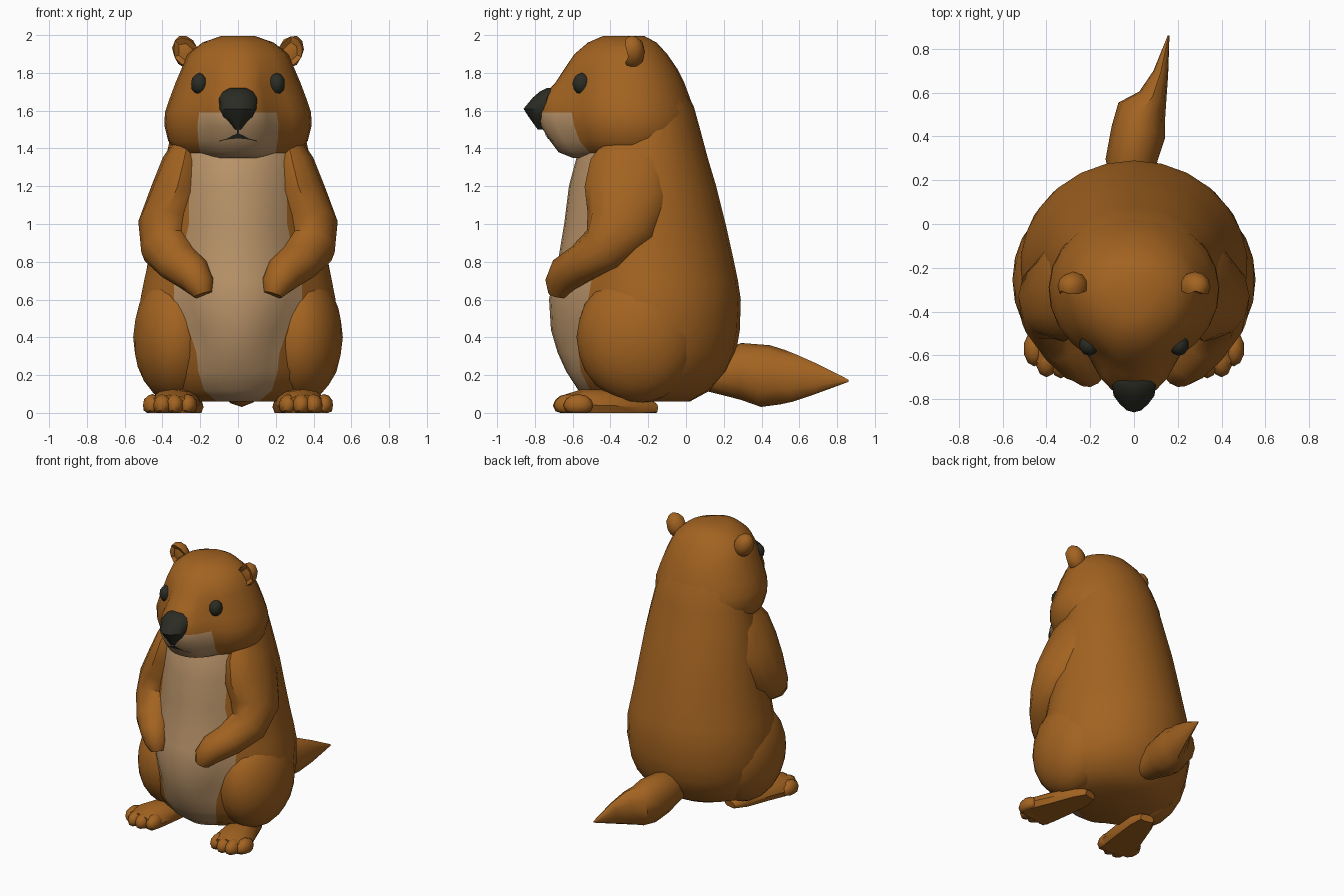
import bpy, bmesh, math
from mathutils import Vector, Matrix
from mathutils.bvhtree import BVHTree

if "Cube" in bpy.data.objects:
    bpy.data.objects.remove(bpy.data.objects["Cube"])


def material(name, rgb):
    m = bpy.data.materials.new(name)
    m.use_nodes = True
    m.diffuse_color = (*rgb, 1)
    m.node_tree.nodes["Principled BSDF"].inputs["Base Color"].default_value = (*rgb, 1)
    return m


FUR = material("brown fur", (0.365, 0.125, 0.015))
BELLY = material("tan fur", (0.48, 0.29, 0.14))
DARK = material("dark nose and eyes", (0.025, 0.025, 0.018))


def finish(name, bm, mats, angle=40):
    bmesh.ops.recalc_face_normals(bm, faces=bm.faces)
    mesh = bpy.data.meshes.new(name)
    bm.to_mesh(mesh)
    bm.free()
    for m in mats:
        mesh.materials.append(m)
    ob = bpy.data.objects.new(name, mesh)
    bpy.context.collection.objects.link(ob)
    bpy.ops.object.select_all(action="DESELECT")
    ob.select_set(True)
    bpy.context.view_layer.objects.active = ob
    bpy.ops.object.shade_smooth_by_angle(angle=math.radians(angle))
    return ob


def skin(bm, rings, patch=0, rule=None):
    """Bridge closed rings; the first `patch` columns may take the second material."""
    rows = [[bm.verts.new(p) for p in r] for r in rings]
    n = len(rows[0])
    for a, b in zip(rows, rows[1:]):
        for i in range(n):
            j = (i + 1) % n
            f = bm.faces.new((a[i], a[j], b[j], b[i]))
            if i < patch and rule(f.calc_center_median().z):
                f.material_index = 1
    bm.faces.new(rows[0])
    bm.faces.new(rows[-1])


def stack(name, rows, mats, rule=lambda z: False, patch=8, around=20, power=2):
    """Rows: height, centre y, half width, front y, back y, patch half width, patch front y."""
    rings = []
    for z, cy, rx, front, back, w, bulge in rows:
        t0 = math.asin(w / rx)
        ring = []
        for i in range(patch):
            u = -1 + 2 * i / patch
            y = cy + (front - cy) * math.sqrt(1 - (u * w / rx) ** 2)
            ring.append((u * w, y + (bulge - front) * (1 - abs(u) ** power), z))
        for i in range(around):
            t = t0 + (2 * math.pi - 2 * t0) * i / around
            c = math.cos(t)
            reach = (cy - front) if c > 0 else (back - cy)
            ring.append((rx * math.sin(t), cy - reach * c, z))
        rings.append(ring)
    bm = bmesh.new()
    skin(bm, rings, patch, rule)
    return finish(name, bm, mats)


def tube(name, path, side=1, sides=12, floor=None):
    """Path: x, y, z, sideways radius, other radius."""
    pts = [Vector((side * p[0], p[1], p[2])) for p in path]
    rings = []
    for k, p in enumerate(pts):
        t = (pts[min(k + 1, len(pts) - 1)] - pts[max(k - 1, 0)]).normalized()
        a = Vector((1, 0, 0))
        a = (a - t * a.dot(t)).normalized()
        b = t.cross(a)
        ra, rb = path[k][3:]
        ring = []
        for i in range(sides):
            s = 2 * math.pi * i / sides
            q = p + a * ra * math.cos(s) + b * rb * math.sin(s)
            if floor is not None:
                q.z = max(q.z, floor)
            ring.append(q)
        rings.append(ring)
    bm = bmesh.new()
    skin(bm, rings)
    return finish(name, bm, [FUR])


def ball(name, centre, radii, mat=FUR, turn=0, detail=2, dent=0):
    bm = bmesh.new()
    bmesh.ops.create_icosphere(bm, subdivisions=detail, radius=1)
    for v in bm.verts:
        if v.co.y < -0.6:
            v.co.y += dent
    bm.transform(Matrix.Translation(centre) @ Matrix.Rotation(turn, 4, "Y")
                 @ Matrix.Diagonal((*radii, 1)))
    for v in bm.verts:
        v.co.z = max(v.co.z, 0)
    return finish(name, bm, [mat])


# Torso with bulging belly patch, running up inside the head as a neck
stack("torso", [
    (0.06, -0.25, 0.28, -0.46, 0.02, 0.11, -0.49),
    (0.12, -0.22, 0.41, -0.54, 0.13, 0.18, -0.57),
    (0.22, -0.2, 0.47, -0.60, 0.22, 0.21, -0.635),
    (0.32, -0.2, 0.505, -0.61, 0.265, 0.22, -0.68),
    (0.44, -0.2, 0.525, -0.62, 0.285, 0.26, -0.715),
    (0.6, -0.2, 0.52, -0.62, 0.29, 0.34, -0.725),
    (0.7, -0.2, 0.5, -0.61, 0.275, 0.34, -0.705),
    (0.82, -0.2, 0.475, -0.6, 0.25, 0.30, -0.675),
    (1.0, -0.2, 0.445, -0.6, 0.21, 0.26, -0.645),
    (1.2, -0.2, 0.415, -0.58, 0.16, 0.26, -0.62),
    (1.35, -0.2, 0.385, -0.56, 0.115, 0.25, -0.58),
    (1.5, -0.2, 0.35, -0.5, 0.075, 0.24, -0.5),
    (1.62, -0.2, 0.32, -0.45, 0.042, 0.2, -0.45),
    (1.75, -0.2, 0.26, -0.4, -0.02, 0.15, -0.4),
], [FUR, BELLY], rule=lambda z: z < 1.5)

# Head with wedge muzzle
head = stack("head", [
    (1.35, -0.31, 0.25, -0.5, -0.08, 0.17, -0.6),
    (1.38, -0.3, 0.325, -0.57, -0.02, 0.2, -0.675),
    (1.44, -0.3, 0.37, -0.62, 0.04, 0.21, -0.72),
    (1.52, -0.3, 0.39, -0.65, 0.055, 0.215, -0.77),
    (1.59, -0.3, 0.387, -0.66, 0.045, 0.205, -0.785),
    (1.67, -0.3, 0.36, -0.65, 0.02, 0.18, -0.765),
    (1.75, -0.3, 0.33, -0.63, -0.01, 0.16, -0.69),
    (1.82, -0.3, 0.3, -0.625, -0.045, 0.15, -0.645),
    (1.9, -0.31, 0.265, -0.58, -0.1, 0.13, -0.59),
    (1.96, -0.32, 0.19, -0.51, -0.155, 0.1, -0.52),
    (1.995, -0.33, 0.09, -0.43, -0.22, 0.05, -0.44),
], [FUR, BELLY], rule=lambda z: z < 1.59, power=3)

# Nose
stack("nose", [
    (1.5, -0.76, 0.015, -0.785, -0.72, 0.008, -0.785),
    (1.535, -0.76, 0.045, -0.805, -0.72, 0.025, -0.81),
    (1.57, -0.76, 0.08, -0.825, -0.71, 0.05, -0.835),
    (1.61, -0.75, 0.1, -0.845, -0.7, 0.065, -0.86),
    (1.67, -0.74, 0.1, -0.805, -0.69, 0.06, -0.81),
    (1.7, -0.72, 0.08, -0.77, -0.68, 0.05, -0.775),
    (1.72, -0.71, 0.045, -0.735, -0.67, 0.02, -0.735),
], [DARK], patch=4, around=10)

# Mouth line and groove laid on the muzzle
surface = BVHTree.FromPolygons([v.co for v in head.data.vertices],
                               [p.vertices for p in head.data.polygons])


def on_muzzle(x, z):
    hit = surface.ray_cast(Vector((x, -2, z)), Vector((0, 1, 0)))[0]
    return (x, hit.y - 0.004, z)


def strip(name, lows, highs):
    bm = bmesh.new()
    a = [bm.verts.new(on_muzzle(*p)) for p in lows]
    b = [bm.verts.new(on_muzzle(*p)) for p in highs]
    for i in range(len(a) - 1):
        bm.faces.new((a[i], a[i + 1], b[i + 1], b[i]))
    finish(name, bm, [DARK])


xs = [i * 0.0125 for i in range(-8, 9)]
strip("mouth", [(x, 1.452 - 1.6 * x * x) for x in xs],
      [(x, 1.457 - 1.6 * x * x + max(0, 0.024 - abs(x) * 0.4)) for x in xs])
zs = [1.465 + 0.01 * i for i in range(6)]
strip("lip_groove", [(-0.005, z) for z in zs], [(0.005, z) for z in zs])

# Tail
tube("tail", [
    (0, 0.08, 0.2, 0.09, 0.08), (-0.012, 0.29, 0.22, 0.118, 0.15),
    (0.02, 0.42, 0.195, 0.125, 0.165), (0.035, 0.51, 0.19, 0.115, 0.145),
    (0.085, 0.575, 0.185, 0.068, 0.125), (0.122, 0.69, 0.18, 0.035, 0.08),
    (0.158, 0.86, 0.17, 0.004, 0.006)])

# Paired parts
for s, label in ((1, "left"), (-1, "right")):
    ball(label + "_eye", (s * 0.205, -0.552, 1.742), (0.045, 0.05, 0.058), DARK)
    ball(label + "_ear", (s * 0.277, -0.285, 1.91), (0.068, 0.068, 0.092),
         turn=s * 0.4, dent=0.6)
    ball(label + "_haunch", (s * 0.325, -0.255, 0.4), (0.23, 0.325, 0.35), detail=3)
    tube(label + "_arm", [
        (0.26, -0.28, 1.46, 0.06, 0.13), (0.285, -0.285, 1.33, 0.115, 0.22),
        (0.32, -0.3, 1.16, 0.145, 0.24), (0.375, -0.34, 0.99, 0.155, 0.2),
        (0.375, -0.43, 0.87, 0.14, 0.135), (0.31, -0.55, 0.79, 0.12, 0.105),
        (0.24, -0.635, 0.735, 0.1, 0.1), (0.2, -0.67, 0.675, 0.08, 0.08),
        (0.185, -0.68, 0.625, 0.05, 0.05)], s)
    tube(label + "_foot", [
        (0.25, -0.16, 0.02, 0.05, 0.03), (0.27, -0.25, 0.03, 0.09, 0.08),
        (0.31, -0.42, 0.04, 0.115, 0.085), (0.345, -0.55, 0.04, 0.135, 0.085),
        (0.36, -0.64, 0.03, 0.125, 0.065)], s, floor=0)
    for i, (x, y) in enumerate([(0.265, -0.6), (0.335, -0.625), (0.4, -0.62), (0.455, -0.57)]):
        ball(f"{label}_toe_{i + 1}", (s * x, y, 0.04), (0.05, 0.08, 0.06))
